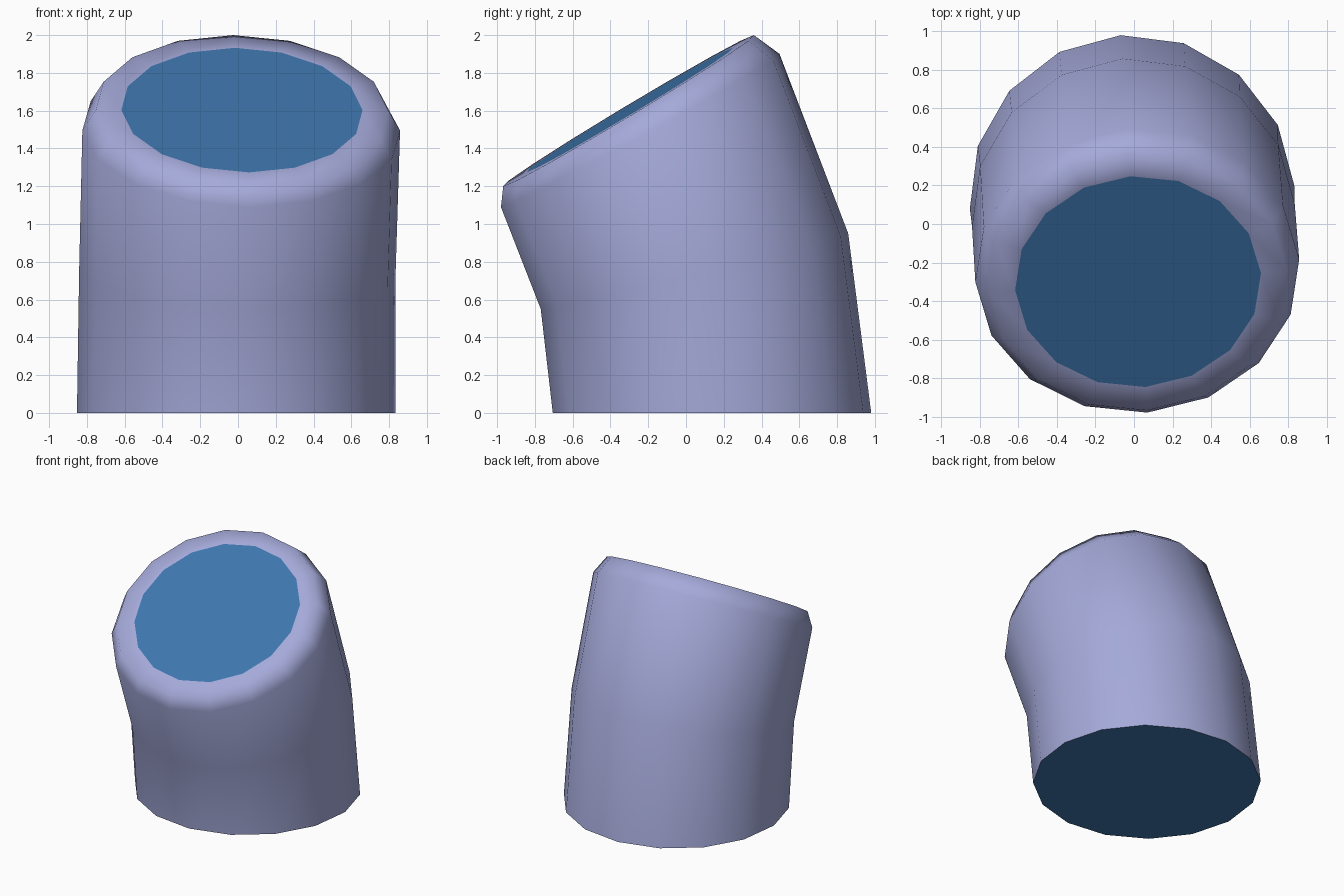
import bpy, bmesh, math
from mathutils import Vector, Matrix

if "Cube" in bpy.data.objects:
    bpy.data.objects.remove(bpy.data.objects["Cube"])

SIDES = 16
TURN = Matrix.Rotation(math.radians(4), 3, 'Z')


def material(name, rgb):
    m = bpy.data.materials.new(name)
    m.diffuse_color = (*rgb, 1)
    m.use_nodes = True
    m.node_tree.nodes["Principled BSDF"].inputs["Base Color"].default_value = m.diffuse_color
    return m


lavender = material("lavender", (0.376, 0.402, 0.70))
blue = material("blue", (0.048, 0.181, 0.42))

# Each ring: centre y, centre z, radius, half-extent direction (y, z)
RINGS = [
    (0.138, 0.00, 0.845, (1.0, 0.0)),       # base
    (0.045, 0.75, 0.840, (0.815, 0.20)),    # bend
    (-0.243, 1.495, 0.843, (0.738, 0.405)), # shoulder
    (-0.305, 1.60, 0.776, (0.665, 0.40)),   # rim outer edge
    (-0.300, 1.603, 0.640, (0.665, 0.40)),  # rim inner edge
]


def ring(bm, cy, cz, radius, slope):
    side = Vector((1, 0, 0))
    back = Vector((0, *slope)).normalized()
    verts = []
    for i in range(SIDES):
        a = 2 * math.pi * i / SIDES
        p = Vector((0, cy, cz)) + radius * (math.cos(a) * side + math.sin(a) * back)
        verts.append(bm.verts.new(TURN @ p))
    return verts


bm = bmesh.new()
rings = [ring(bm, *r) for r in RINGS]

# Smooth wall, shoulder and rim
for low, high in zip(rings, rings[1:]):
    for i in range(SIDES):
        j = (i + 1) % SIDES
        bm.faces.new((low[i], low[j], high[j], high[i])).smooth = True

# Flat blue end caps with sharp borders
for loop in (rings[0][::-1], rings[-1]):
    cap = bm.faces.new(loop)
    cap.material_index = 1
    for e in cap.edges:
        e.smooth = False

mesh = bpy.data.meshes.new("bent_cylinder")
bm.to_mesh(mesh)
bm.free()
mesh.materials.append(lavender)
mesh.materials.append(blue)
obj = bpy.data.objects.new("bent_cylinder", mesh)
bpy.context.collection.objects.link(obj)
